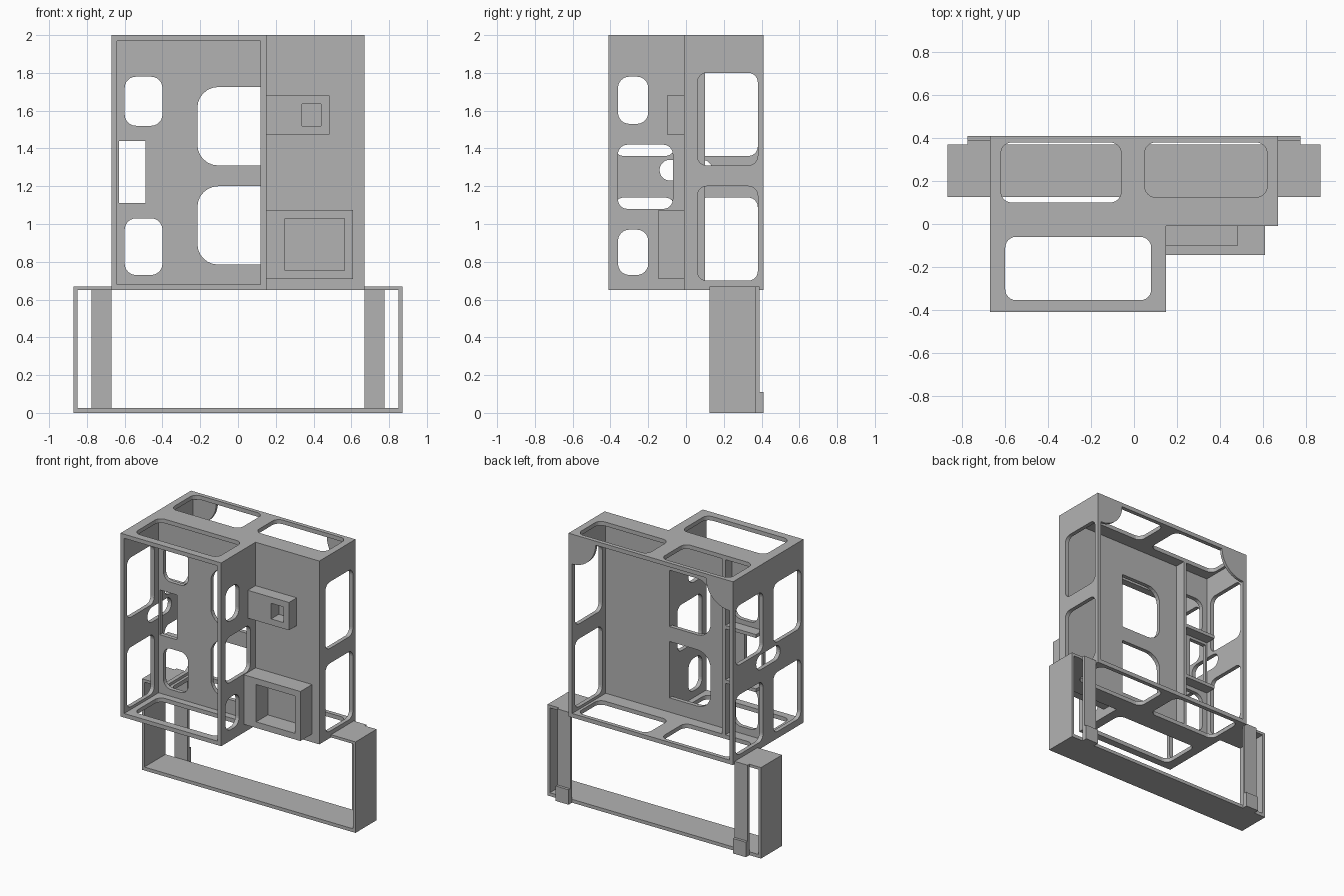
import bpy, bmesh, math
from mathutils import Matrix

if "Cube" in bpy.data.objects:
    bpy.data.objects.remove(bpy.data.objects["Cube"])

grey = bpy.data.materials.new("plain grey")
grey.use_nodes = True
colour = (0.45, 0.45, 0.45, 1)
grey.diffuse_color = colour
grey.node_tree.nodes["Principled BSDF"].inputs["Base Color"].default_value = colour

T = 0.03                              # sheet thickness
BACK, MID, FRONT = 0.41, -0.01, -0.41  # depth planes
SIDE, STEP = 0.67, 0.15               # half width, edge of the front bay
LOW, TOP = 0.65, 2.0                  # housing heights

# Map (u, v, depth) to world axes for each panel direction
PLANES = {
    "xy": Matrix(((1, 0, 0), (0, 1, 0), (0, 0, 1))),
    "xz": Matrix(((1, 0, 0), (0, 0, 1), (0, 1, 0))),
    "yz": Matrix(((0, 0, 1), (1, 0, 0), (0, 1, 0))),
}


def rounded(u0, u1, v0, v1, r=0.0, r_right=None):
    """Rectangle outline; corners on the u1 side may have their own radius."""
    rr = r if r_right is None else r_right
    points = []
    for u, v, su, sv, rad, start in ((u1, v1, -1, -1, rr, 0), (u0, v1, 1, -1, r, 1),
                                     (u0, v0, 1, 1, r, 2), (u1, v0, -1, 1, rr, 3)):
        steps = 6 if rad else 0
        for i in range(steps + 1):
            a = math.pi / 2 * (start + i / max(steps, 1))
            points.append((u + su * rad + rad * math.cos(a), v + sv * rad + rad * math.sin(a)))
    return points


def panel(name, plane, d0, d1, outline, holes=()):
    """Flat sheet with cut-outs, spanning depth d0 to d1."""
    curve = bpy.data.curves.new(name, "CURVE")
    curve.dimensions = "2D"
    curve.fill_mode = "BOTH"
    curve.extrude = (d1 - d0) / 2
    for loop in (outline, *holes):
        spline = curve.splines.new("POLY")
        spline.points.add(len(loop) - 1)
        for point, (u, v) in zip(spline.points, loop):
            point.co = (u, v, 0, 1)
        spline.use_cyclic_u = True
    helper = bpy.data.objects.new(name + " outline", curve)
    bpy.context.collection.objects.link(helper)
    mesh = bpy.data.meshes.new_from_object(helper.evaluated_get(bpy.context.evaluated_depsgraph_get()))
    bpy.data.objects.remove(helper)
    bm = bmesh.new()
    bm.from_mesh(mesh)
    bmesh.ops.remove_doubles(bm, verts=bm.verts, dist=1e-5)
    for v in bm.verts:
        v.co.z += (d0 + d1) / 2
        v.co = PLANES[plane] @ v.co
    bmesh.ops.recalc_face_normals(bm, faces=bm.faces)
    for f in bm.faces:
        f.smooth = False
    bm.to_mesh(mesh)
    bm.free()
    mesh.materials.clear()
    mesh.materials.append(grey)
    obj = bpy.data.objects.new(name, mesh)
    bpy.context.collection.objects.link(obj)
    return obj


# Housing floor and roof: stepped sheets with three openings
stepped = [(-SIDE, FRONT), (STEP, FRONT), (STEP, MID), (SIDE, MID), (SIDE, BACK), (-SIDE, BACK)]
roof_holes = [rounded(-0.62, -0.06, 0.10, 0.38, 0.05),
              rounded(0.05, 0.62, 0.125, 0.38, 0.05),
              rounded(-0.6, 0.08, -0.355, -0.06, 0.05)]
panel("housing_floor", "xy", LOW, LOW + T, stepped, roof_holes)
panel("housing_roof", "xy", TOP - T, TOP, stepped, roof_holes)

# Upright walls
z0, z1 = LOW + T, TOP - T
side_holes = [rounded(y0, y1, a, b, 0.05)
              for y0, y1 in ((-0.38, -0.06), (0.06, 0.38)) for a, b in ((0.70, 1.14), (1.36, 1.80))]
slot = rounded(-0.14, 0.14, 1.23, 1.34, 0.0549)
panel("right_wall", "yz", -SIDE, -SIDE + T, rounded(FRONT, BACK, z0, z1), side_holes + [slot])
panel("left_wall", "yz", SIDE - T, SIDE, rounded(MID, BACK, z0, z1),
      [rounded(0.06, 0.38, a, b, 0.05) for a, b in ((0.70, 1.20), (1.31, 1.80))])
panel("bay_wall", "yz", STEP - T, STEP, rounded(FRONT, MID, z0, z1),
      [rounded(-0.36, -0.20, 0.73, 0.97, 0.06),
       rounded(-0.36, -0.07, 1.08, 1.42, 0.05),
       rounded(-0.36, -0.20, 1.53, 1.78, 0.06)])
panel("middle_wall", "xz", MID, MID + T, rounded(-SIDE + T, SIDE - T, z0, z1),
      [rounded(-0.6, -0.4, 0.73, 1.03, 0.06),
       rounded(-0.6, -0.4, 1.52, 1.78, 0.06),
       rounded(-0.63, -0.49, 1.11, 1.44),
       rounded(-0.215, 0.12, 0.785, 1.20, 0.11, 0),
       rounded(-0.215, 0.12, 1.31, 1.725, 0.11, 0)])

# Inner partition and shelves behind the middle wall
panel("inner_partition", "yz", -0.39, -0.365, rounded(MID + T, 0.10, z0, z1))
for name, z in (("lower_shelf", 1.06), ("upper_shelf", 1.46)):
    panel(name, "xy", z, z + 0.025, rounded(-SIDE + T, -0.39, MID + T, 0.10))

# Quarter-round corner gussets on the open back
for name, s in (("left_gusset", 1), ("right_gusset", -1)):
    arc = [(s * (SIDE - T - 0.19 * math.cos(a)), z1 - 0.19 * math.sin(a))
           for a in (math.pi / 2 * i / 10 for i in range(11))]
    panel(name, "xz", BACK - 0.02, BACK, [(s * (SIDE - T), z1)] + arc)

# Hollow boxes on the front of the recessed wall
panel("upper_box", "xz", -0.10, MID, rounded(STEP, 0.485, 1.475, 1.68),
      [rounded(0.34, 0.44, 1.52, 1.635)])
panel("lower_box", "xz", -0.145, MID, rounded(STEP, 0.61, 0.71, 1.075),
      [rounded(0.25, 0.565, 0.755, 1.03)])

# Lower frame: one bent strip, open under the housing
W, S, H = 0.87, 0.02, 0.67
half = [(W, 0), (W, H), (SIDE, H), (SIDE, LOW), (W - S, LOW), (W - S, 0.025)]
panel("lower_frame", "xz", 0.125, 0.37, half + [(-x, z) for x, z in reversed(half)])

# Straps and feet at the back of the frame
for name, s in (("left", 1), ("right", -1)):
    x0, x1 = sorted((s * SIDE, s * 0.775))
    panel(name + "_strap", "xz", 0.37, 0.39, rounded(x0, x1, 0, H))
    panel(name + "_foot", "xz", 0.39, BACK, rounded(x0, x1, 0, 0.11))
